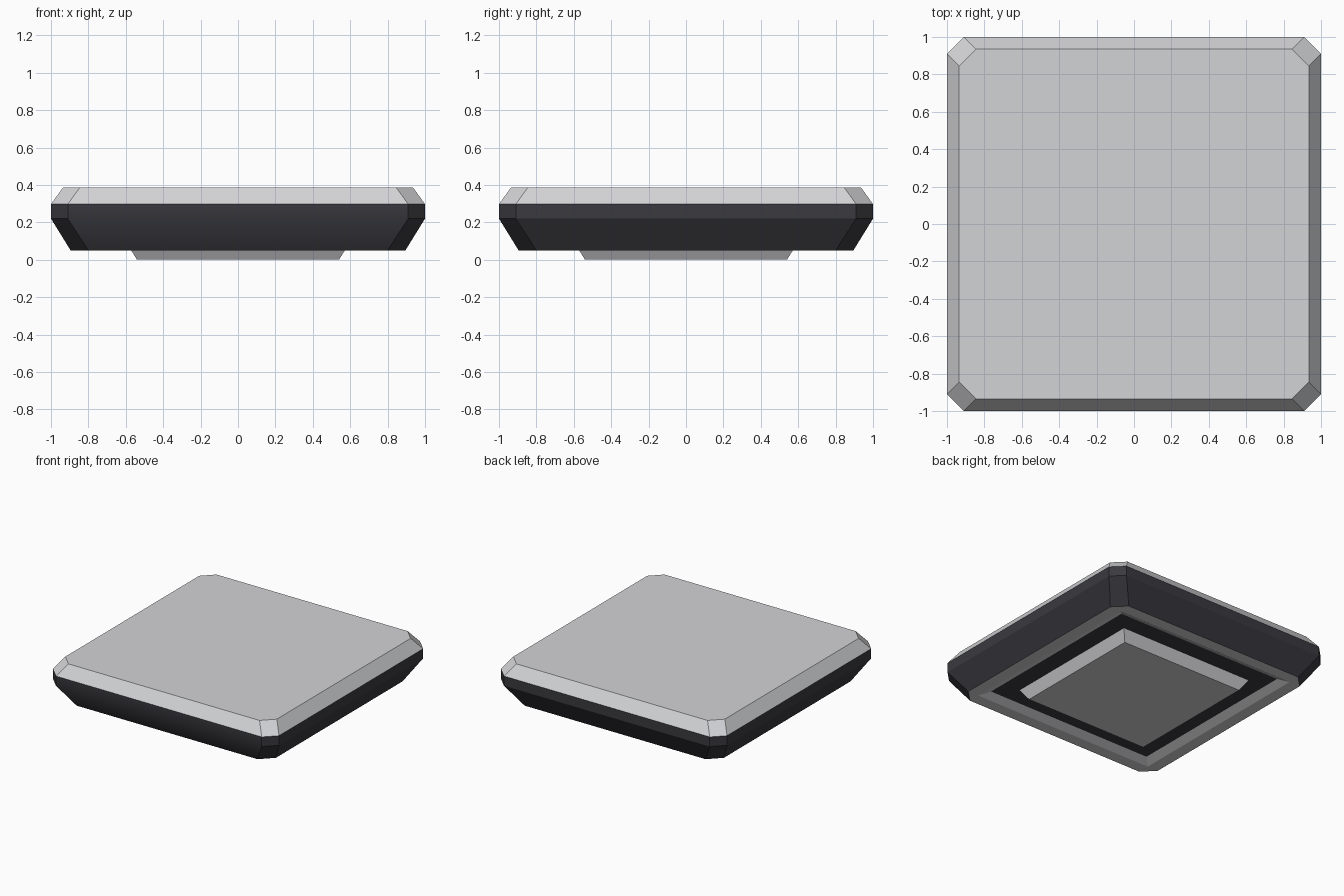
import bpy
import bmesh

if "Cube" in bpy.data.objects:
    bpy.data.objects.remove(bpy.data.objects["Cube"])


def material(name, rgb):
    m = bpy.data.materials.new(name)
    m.diffuse_color = (*rgb, 1.0)
    m.use_nodes = True
    m.node_tree.nodes["Principled BSDF"].inputs["Base Color"].default_value = m.diffuse_color
    return m


LIGHT = material("light grey", (0.65, 0.655, 0.675))
DARK = material("charcoal", (0.042, 0.042, 0.050))


def ring(half, corner, z):
    """Counter-clockwise square with cut corners (corner == half gives a plain square)."""
    h, c = half, corner
    return [(h, -c, z), (h, c, z), (c, h, z), (-c, h, z),
            (-h, c, z), (-h, -c, z), (-c, -h, z), (c, -h, z)]


def loft(name, sections, mat, cap_bottom=False, cap_top=False, smooth_front=False):
    """Skin the sections in order; the path runs from the underside outwards and up."""
    bm = bmesh.new()
    rings = [[bm.verts.new(p) for p in ring(*s)] for s in sections]
    for a, b in zip(rings, rings[1:]):
        for i in range(8):
            j = (i + 1) % 8
            bm.faces.new((a[i], a[j], b[j], b[i]))
    if cap_bottom:
        bm.faces.new(rings[0][::-1])
    if cap_top:
        bm.faces.new(rings[-1])
    bmesh.ops.remove_doubles(bm, verts=bm.verts, dist=1e-5)
    bm.normal_update()
    for f in bm.faces:
        f.smooth = smooth_front and f.normal.y < -0.8
    mesh = bpy.data.meshes.new(name)
    bm.to_mesh(mesh)
    bm.free()
    mesh.materials.append(mat)
    obj = bpy.data.objects.new(name, mesh)
    bpy.context.collection.objects.link(obj)
    return obj


# Sections: half width, corner position, height
foot_low, foot_high = (0.54, 0.54, 0.0), (0.59, 0.59, 0.08)
recess_edge, rim_inner = (0.735, 0.735, 0.08), (0.80, 0.80, 0.05)
rim_outer = (0.895, 0.80, 0.05)
belt_low, belt_high = (1.0, 0.91, 0.22), (1.0, 0.91, 0.297)
top_edge = (0.935, 0.845, 0.387)

# Underside: tapered foot, sunken floor and bevelled rim
loft("foot", [foot_low, foot_high], LIGHT, cap_bottom=True)
loft("recess_floor", [foot_high, recess_edge], DARK)
loft("bottom_rim", [recess_edge, rim_inner, rim_outer], LIGHT)

# Dark side shell, rounded in shading on the front only
loft("side_shell", [rim_outer, belt_low, belt_high], DARK, smooth_front=True)

# Bevelled light top
loft("top_plate", [belt_high, top_edge], LIGHT, cap_top=True)
